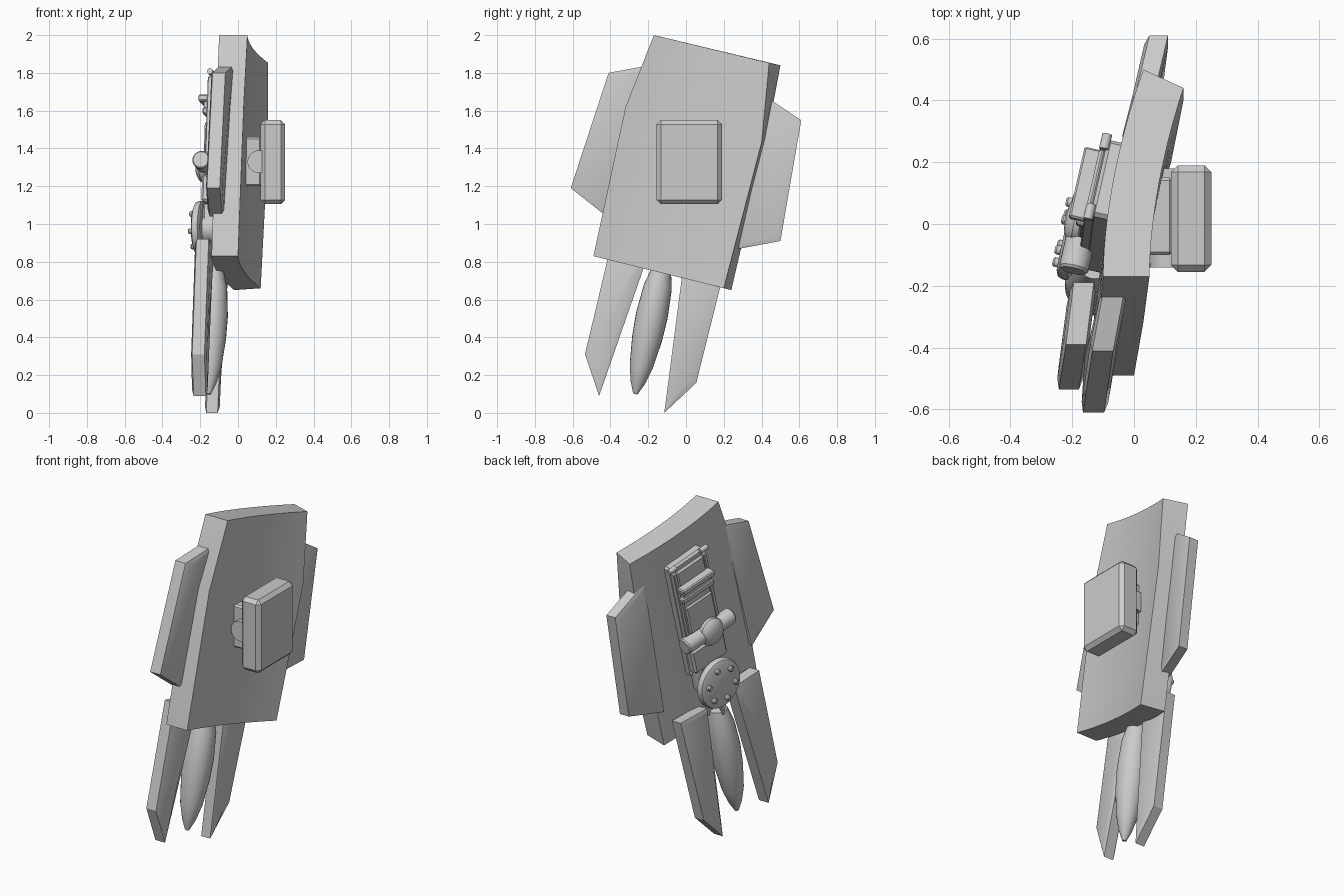
import bpy, bmesh, math
from mathutils import Vector, Matrix

cube = bpy.data.objects.get("Cube")
if cube:
    bpy.data.objects.remove(cube, do_unlink=True)

grey = bpy.data.materials.new("plain grey")
grey.use_nodes = True
grey.diffuse_color = (0.6, 0.6, 0.6, 1)
grey.node_tree.nodes["Principled BSDF"].inputs["Base Color"].default_value = (0.6, 0.6, 0.6, 1)


def finish(name, bm, matrix=None):
    bmesh.ops.recalc_face_normals(bm, faces=bm.faces)
    mesh = bpy.data.meshes.new(name)
    bm.to_mesh(mesh)
    bm.free()
    mesh.materials.append(grey)
    ob = bpy.data.objects.new(name, mesh)
    bpy.context.collection.objects.link(ob)
    if matrix:
        ob.matrix_world = matrix
    bpy.ops.object.select_all(action="DESELECT")
    bpy.context.view_layer.objects.active = ob
    ob.select_set(True)
    bpy.ops.object.shade_smooth_by_angle(angle=math.radians(32))
    return ob


def box(name, low, high, matrix=None, bevel=0.0):
    low, high = Vector(low), Vector(high)
    bm = bmesh.new()
    bmesh.ops.create_cube(bm, size=1)
    for v in bm.verts:
        v.co = (low + high) / 2 + v.co * (high - low)
    if bevel:
        bmesh.ops.bevel(bm, geom=bm.edges[:], offset=bevel, segments=1, affect="EDGES")
    return finish(name, bm, matrix)


def lathe(name, profile, start, axis, matrix=None, sides=24):
    """Turn (radius, distance) pairs about an axis."""
    bm = bmesh.new()
    turn = Vector((0, 0, 1)).rotation_difference(Vector(axis)).to_matrix()
    rings = []
    for r, d in profile:
        rings.append([bm.verts.new(Vector(start) + turn @ Vector(
            (r * math.cos(2 * math.pi * i / sides), r * math.sin(2 * math.pi * i / sides), d)))
            for i in range(sides)])
    for a, b in zip(rings, rings[1:]):
        for i in range(sides):
            j = (i + 1) % sides
            bm.faces.new((a[i], a[j], b[j], b[i]))
    bm.faces.new(rings[0])
    bm.faces.new(rings[-1])
    return finish(name, bm, matrix)


def slab(name, outline, thickness):
    """Plate from the (x, y, z) corners of its -x face, with both broad faces padded."""
    bm = bmesh.new()
    near = [bm.verts.new(p) for p in outline]
    far = [bm.verts.new((x + thickness, y, z)) for x, y, z in outline]
    broad = [bm.faces.new(near), bm.faces.new(far)]
    for i in range(len(near)):
        j = (i + 1) % len(near)
        bm.faces.new((near[i], near[j], far[j], far[i]))
    bmesh.ops.recalc_face_normals(bm, faces=bm.faces)
    bmesh.ops.inset_individual(bm, faces=broad, thickness=.035, depth=.009)
    return finish(name, bm)


# Curved main plate, lofted between its front and back edges
def sheet(bm, front, back, steps=14):
    rows = []
    for f, b in zip(front, back):
        row = []
        for i in range(steps + 1):
            t = i / steps
            p = Vector(f).lerp(Vector(b), t)
            p.x = f[0] + (b[0] - f[0]) * t ** 1.8
            row.append(bm.verts.new(p))
        rows.append(row)
    for lo, hi in zip(rows, rows[1:]):
        for i in range(steps):
            bm.faces.new((lo[i], lo[i + 1], hi[i + 1], hi[i]))
    return rows[0] + [r[-1] for r in rows[1:]] + rows[-1][-2::-1] + [rows[1][0]]


bm = bmesh.new()
outer = sheet(bm, [(0, -.49, .83), (.03, -.32, 1.62), (.05, -.17, 2)],
              [(.12, .20, .66), (.16, .40, 1.43), (.16, .44, 1.853)])
inner = sheet(bm, [(-.14, -.49, .83), (-.115, -.32, 1.62), (-.1, -.17, 2)],
              [(-.02, .24, .65), (.02, .43, 1.47), (.03, .50, 1.84)])
for i in range(len(outer)):
    j = (i + 1) % len(outer)
    bm.faces.new((outer[i], outer[j], inner[j], inner[i]))
finish("main_plate", bm)

# Side fins and lower blades
slab("front_fin", [(-.10, -.22, 1.835), (-.135, -.41, 1.80), (-.165, -.61, 1.19),
                   (-.15, -.42, 1.04)], .068)
slab("back_fin", [(.0, .40, 1.69), (.05, .61, 1.55), (.035, .50, .91),
                  (-.035, .26, .865)], .06)
slab("front_blade", [(-.22, -.39, .92), (-.243, -.535, .31), (-.235, -.46, .09),
                     (-.205, -.23, .75), (-.195, -.19, .89)], .065)
slab("back_blade", [(-.135, -.01, .81), (-.168, -.115, 0), (-.158, .055, .16),
                    (-.115, .215, .80)], .06)

# Tapered pod between the blades
lathe("pod", [(.012, 0), (.038, .06), (.062, .15), (.08, .30), (.085, .42),
              (.075, .58), (.05, .68)], (-.155, -.268, .10), (.04, .21, 1))
lathe("pod_pin", [(.014, 0), (.014, .08)], (-.12, -.175, .69), (.03, .2, 1), sides=12)

# Outer padded box and its hinge mount
box("outer_box", (.12, -.155, 1.105), (.25, .19, 1.55), None, .022)
box("mount_block", (.02, -.10, 1.20), (.125, .15, 1.46), None, .01)
lathe("mount_hinge", [(.06, 0), (.06, .32)], (.11, -.14, 1.33), (0, 1, 0))

# Inner mechanism frame: width, height, outward
up = Vector((.033, .24, .97)).normalized()
wide = Vector((.22, .97, -.24))
wide = (wide - up * wide.dot(up)).normalized()
out = up.cross(wide)
M = Matrix((wide, up, out)).transposed().to_4x4()
M.translation = (-.095, .025, 1.295)

box("base_rail", (-.13, -.24, -.04), (.13, .50, .035), M, .012)
box("upper_panel", (-.105, .0, .03), (.105, .47, .055), M, .01)
box("step_panel", (-.10, .05, .05), (.10, .23, .07), M, .008)
box("lower_block", (-.125, -.21, .0), (.125, -.06, .07), M, .012)
box("neck", (-.07, -.36, -.02), (.07, -.2, .07), M, .01)
for h, depth in ((.27, .08), (.34, .105)):
    box("clamp_bar", (-.12, h, .03), (.12, h + .035, depth), M, .006)
box("clamp_bridge", (-.10, .29, .05), (.10, .36, .075), M)
for s in (-1, 1):
    box("side_rail", (s * .115 - .012, .02, .02), (s * .115 + .012, .47, .055), M, .004)
    lathe("top_pin", [(.016, 0), (.016, .05)], (s * .12 - .025, .495, .04), (1, 0, 0), M, 12)
lathe("side_peg", [(.035, 0), (.035, .14)], (.085, -.33, .03), (0, 1, 0), M)

# Cross cylinder with a domed centre
lathe("cross_cylinder", [(.042, 0), (.048, .008), (.048, .352), (.042, .36)],
      (-.2, 0, .06), (1, 0, 0), M)
lathe("centre_dome", [(.082, 0), (.082, .09), (.07, .105), (.045, .118), (.015, .123)],
      (-.03, 0, 0), (0, 0, 1), M)

# Round cover with a ring of studs and a small point below
lathe("hub", [(.08, 0), (.08, .13)], (0, -.33, -.03), (0, 0, 1), M)
lathe("round_cover", [(.13, 0), (.148, .01), (.15, .025), (.143, .042), (.125, .05)],
      (0, -.33, .07), (0, 0, 1), M, 32)
lathe("cover_point", [(.03, 0), (.006, .09)], (0, -.46, .08), (0, -1, 0), M, 12)
for i in range(6):
    a = math.radians(60 * i + 20)
    lathe("cover_stud", [(.016, 0), (.016, .018), (.011, .024)],
          (.1 * math.cos(a), -.33 + .1 * math.sin(a), .115), (0, 0, 1), M, 12)
